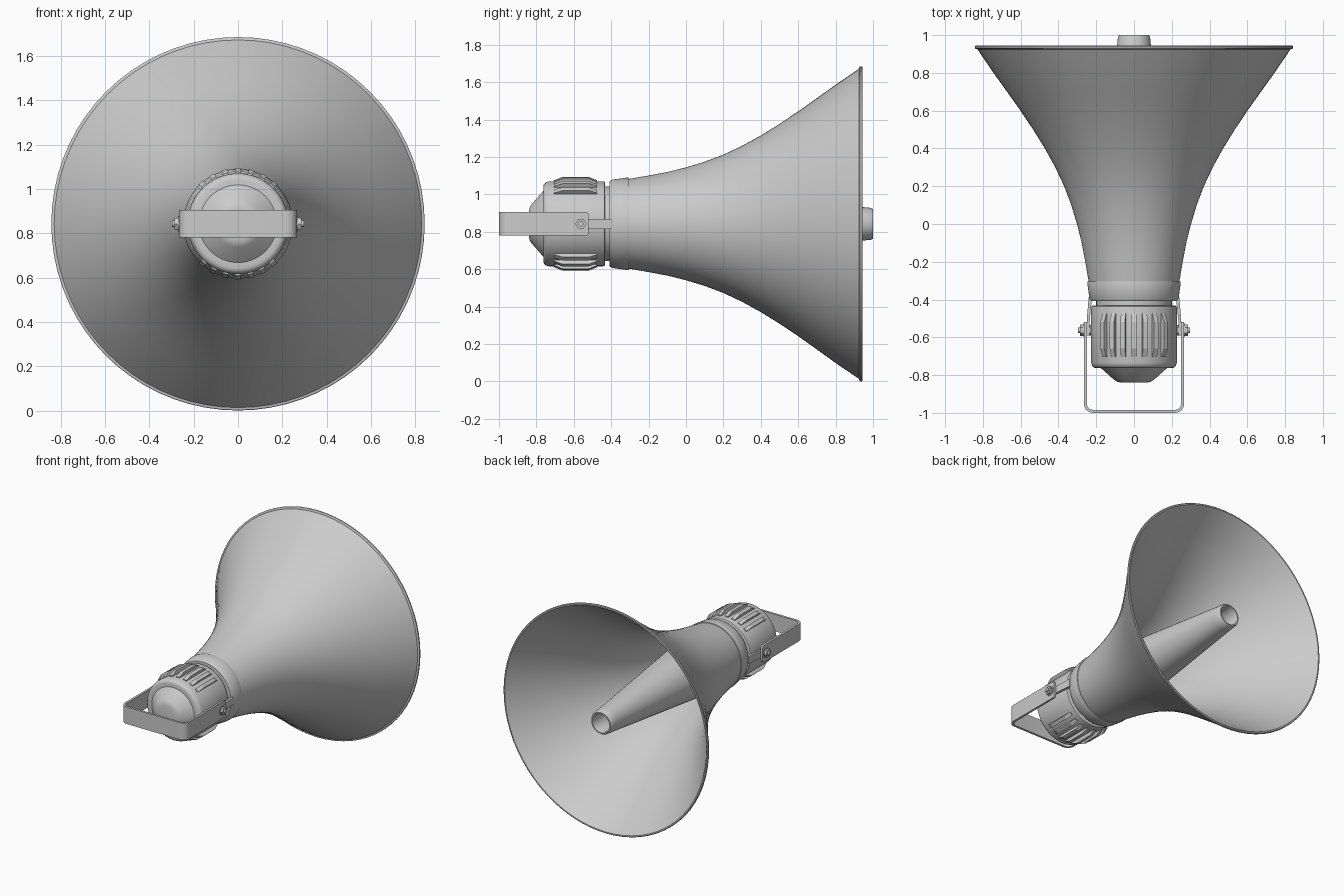
import bpy, bmesh
from math import sin, cos, pi, radians
from mathutils import Matrix, Vector

if "Cube" in bpy.data.objects:
    bpy.data.objects.remove(bpy.data.objects["Cube"])

CZ = 0.843  # height of the horn axis


def finish(name, bm, smooth=True):
    bmesh.ops.remove_doubles(bm, verts=bm.verts, dist=1e-5)
    bmesh.ops.recalc_face_normals(bm, faces=bm.faces)
    me = bpy.data.meshes.new(name)
    bm.to_mesh(me)
    bm.free()
    ob = bpy.data.objects.new(name, me)
    bpy.context.collection.objects.link(ob)
    ob.location.z = CZ
    if smooth:
        bpy.ops.object.select_all(action='DESELECT')
        ob.select_set(True)
        bpy.context.view_layer.objects.active = ob
        bpy.ops.object.shade_smooth_by_angle(angle=radians(32))
    return ob


def lathe(name, profile, n=72):
    """Turn (y, radius) points around the y axis."""
    bm = bmesh.new()
    rings = [[bm.verts.new((r * sin(2 * pi * i / n), y, r * cos(2 * pi * i / n)))
              for i in range(n)] if r > 0 else [bm.verts.new((0, y, 0))] * n
             for y, r in profile]
    for a, b in zip(rings, rings[1:]):
        for i in range(n):
            j = (i + 1) % n
            bm.faces.new(list(dict.fromkeys((a[i], a[j], b[j], b[i]))))
    return finish(name, bm)


def prism(bm, pts, depth, mat):
    """Extrude a 2D outline symmetrically along local z, then place it."""
    lo = [bm.verts.new(mat @ Vector((u, v, -depth / 2))) for u, v in pts]
    hi = [bm.verts.new(mat @ Vector((u, v, depth / 2))) for u, v in pts]
    bm.faces.new(lo[::-1])
    bm.faces.new(hi)
    for i in range(len(pts)):
        j = (i + 1) % len(pts)
        bm.faces.new((lo[i], lo[j], hi[j], hi[i]))


def arc(cx, cy, r, a0, a1, n=6):
    return [(cx + r * cos(radians(a0 + (a1 - a0) * i / n)),
             cy + r * sin(radians(a0 + (a1 - a0) * i / n))) for i in range(n + 1)]


# flared bell: outer wall, rolled rim, inner wall
flare = [(-0.305, 0.240), (-0.2, 0.258), (-0.1, 0.277), (0.0, 0.302), (0.1, 0.332),
         (0.2, 0.370), (0.3, 0.417), (0.4, 0.472), (0.5, 0.534), (0.6, 0.601),
         (0.7, 0.672), (0.8, 0.744), (0.925, 0.829)]
rim = [(0.927, 0.838), (0.931, 0.842), (0.940, 0.842), (0.944, 0.838), (0.944, 0.829)]
inner = [(y + 0.006, r - 0.010) for y, r in reversed(flare)]
lathe("horn_bell", flare + rim + inner + [(-0.299, 0)])

# collar at the throat
lathe("throat_collar", [(-0.30, 0.23), (-0.305, 0.245), (-0.315, 0.247), (-0.395, 0.236),
                        (-0.408, 0.228), (-0.408, 0)])

# tapered tube in the middle, with an open tip
lathe("centre_tube", [(-0.299, 0.226), (0.93, 0.091), (0.99, 0.085), (1.0, 0.079),
                      (1.0, 0.070), (0.99, 0.066), (0.75, 0.085), (0.75, 0)], 48)

# driver housing, neck and end cap
lathe("driver_neck", [(-0.40, 0.2), (-0.45, 0.2)])
lathe("driver_housing", [(-0.432, 0), (-0.432, 0.218), (-0.436, 0.225), (-0.445, 0.227),
                         (-0.735, 0.227), (-0.750, 0.222), (-0.760, 0.212), (-0.763, 0.2),
                         (-0.763, 0.175), (-0.772, 0.165), (-0.825, 0.105),
                         (-0.835, 0.090), (-0.839, 0.070), (-0.839, 0)])

# cooling ribs on top and underside
bm = bmesh.new()
rib = [(-0.705, 0.215), (-0.705, 0.233), (-0.66, 0.251), (-0.52, 0.251),
       (-0.475, 0.233), (-0.475, 0.215)]
# local u -> y, local v -> z, local depth -> x
lay = Matrix(((0, 0, 1, 0), (1, 0, 0, 0), (0, 1, 0, 0), (0, 0, 0, 1)))
for base in (0, 180):
    for k in range(-3, 4):
        prism(bm, rib, 0.026, Matrix.Rotation(radians(base + 14 * k), 4, 'Y') @ lay)
finish("cooling_ribs", bm, False)

# U-shaped mounting bracket
bm = bmesh.new()
T = 0.016
flat = Matrix.Identity(4)
outer = [(0.266, -0.52)] + arc(0.216, -0.95, 0.05, 0, -90) \
    + arc(-0.216, -0.95, 0.05, -90, -180) + [(-0.266, -0.52)]
inside = [(0.266 - T, -0.52)] + arc(0.216, -0.95, 0.05 - T, 0, -90) \
    + arc(-0.216, -0.95, 0.05 - T, -90, -180) + [(-0.266 + T, -0.52)]
prism(bm, outer + inside[::-1], 0.126, flat)
# round the corners of the two strap ends
ends = [e for e in bm.edges if all(abs(v.co.y + 0.52) < 1e-4 for v in e.verts)
        and abs(e.verts[0].co.z - e.verts[1].co.z) < 1e-4]
bmesh.ops.bevel(bm, geom=ends, offset=0.015, segments=3, profile=0.5, affect='EDGES')
finish("mounting_bracket", bm)

# side lugs and pivot bolts
lugs, bolts = bmesh.new(), bmesh.new()
lug = [(0.222, -0.39), (0.240, -0.39), (0.2495, -0.50), (0.2495, -0.59),
       (0.237, -0.59), (0.234, -0.50)]
for s in (1, -1):
    side = Matrix.Diagonal((s, 1, 1, 1))
    prism(lugs, lug, 0.054, side)
    for x0, x1, r, n in ((0.266, 0.270, 0.034, 20), (0.270, 0.286, 0.030, 6),
                         (0.22, 0.297, 0.015, 16), (0.228, 0.237, 0.028, 6)):
        ring = [(r * cos(2 * pi * i / n), r * sin(2 * pi * i / n)) for i in range(n)]
        prism(bolts, ring, x1 - x0,
              side @ Matrix.Translation(((x0 + x1) / 2, -0.562, 0)) @ lay)
finish("side_lugs", lugs, False)
finish("pivot_bolts", bolts)
